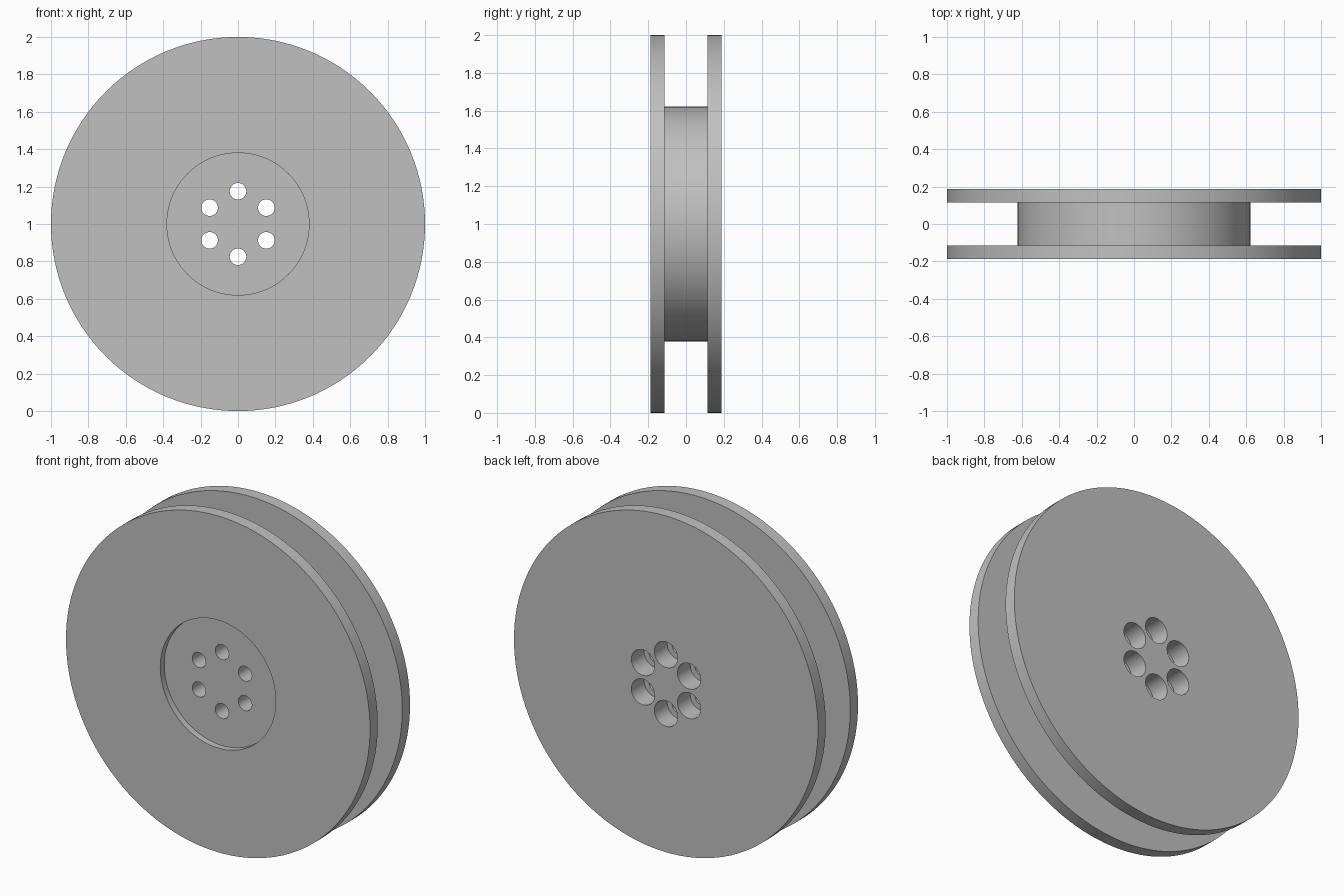
import bpy, bmesh
from math import cos, sin, pi, radians
from mathutils import Vector, Matrix

cube = bpy.data.objects.get("Cube")
if cube:
    bpy.data.objects.remove(cube, do_unlink=True)

CENTRE = Vector((0, 0, 1))
HALF = 0.188          # half of the overall width
RIM, HUB = 1.0, 0.622
GROOVE = 0.115        # half of the groove width
RECESS_R, RECESS_DEPTH = 0.38, 0.038
PITCH, HOLE_R, BORE_R, BORE_DEPTH = 0.175, 0.0445, 0.0765, 0.12


def lathe(bm, profile, centre, steps):
    """Revolve (radius, y) points, starting and ending on the axis, about y."""
    part = bmesh.new()
    verts = [part.verts.new((r, y, 0)) for r, y in profile]
    edges = [part.edges.new(pair) for pair in zip(verts, verts[1:])]
    bmesh.ops.spin(part, geom=verts + edges, cent=(0, 0, 0), axis=(0, 1, 0),
                   angle=2 * pi, steps=steps)
    bmesh.ops.remove_doubles(part, verts=part.verts, dist=1e-5)
    bmesh.ops.recalc_face_normals(part, faces=part.faces)
    bmesh.ops.transform(part, matrix=Matrix.Translation(centre), verts=part.verts)
    mesh = bpy.data.meshes.new("part")
    part.to_mesh(mesh)
    part.free()
    bm.from_mesh(mesh)
    bpy.data.meshes.remove(mesh)


def make_object(name, bm):
    mesh = bpy.data.meshes.new(name)
    bm.to_mesh(mesh)
    bm.free()
    obj = bpy.data.objects.new(name, mesh)
    bpy.context.collection.objects.link(obj)
    return obj


# Grooved wheel with a shallow recess in its front face
floor = -HALF + RECESS_DEPTH
bm = bmesh.new()
lathe(bm, [(0, floor), (RECESS_R, floor), (RECESS_R, -HALF), (RIM, -HALF),
           (RIM, -GROOVE), (HUB, -GROOVE), (HUB, GROOVE), (RIM, GROOVE),
           (RIM, HALF), (0, HALF)], CENTRE, 128)
wheel = make_object("grooved_wheel", bm)

# Six bolt holes, counterbored from the back
bm = bmesh.new()
step = HALF - BORE_DEPTH
for i in range(6):
    a = pi / 2 + i * pi / 3
    lathe(bm, [(0, -0.3), (HOLE_R, -0.3), (HOLE_R, step), (BORE_R, step),
               (BORE_R, 0.3), (0, 0.3)],
          CENTRE + PITCH * Vector((cos(a), 0, sin(a))), 32)
cutter = make_object("bolt_hole_cutter", bm)
cutter.hide_render = True

cut = wheel.modifiers.new("bolt_holes", 'BOOLEAN')
cut.operation = 'DIFFERENCE'
cut.solver = 'EXACT'
cut.object = cutter

bpy.ops.object.select_all(action='DESELECT')
wheel.select_set(True)
bpy.context.view_layer.objects.active = wheel
bpy.ops.object.modifier_apply(modifier=cut.name)
bpy.data.objects.remove(cutter, do_unlink=True)
bpy.ops.object.shade_smooth_by_angle(angle=radians(30))

# Plain grey metal
grey = bpy.data.materials.new("light_grey")
grey.use_nodes = True
colour = (0.53, 0.53, 0.53, 1)
grey.diffuse_color = colour
grey.node_tree.nodes["Principled BSDF"].inputs["Base Color"].default_value = colour
wheel.data.materials.clear()
wheel.data.materials.append(grey)
